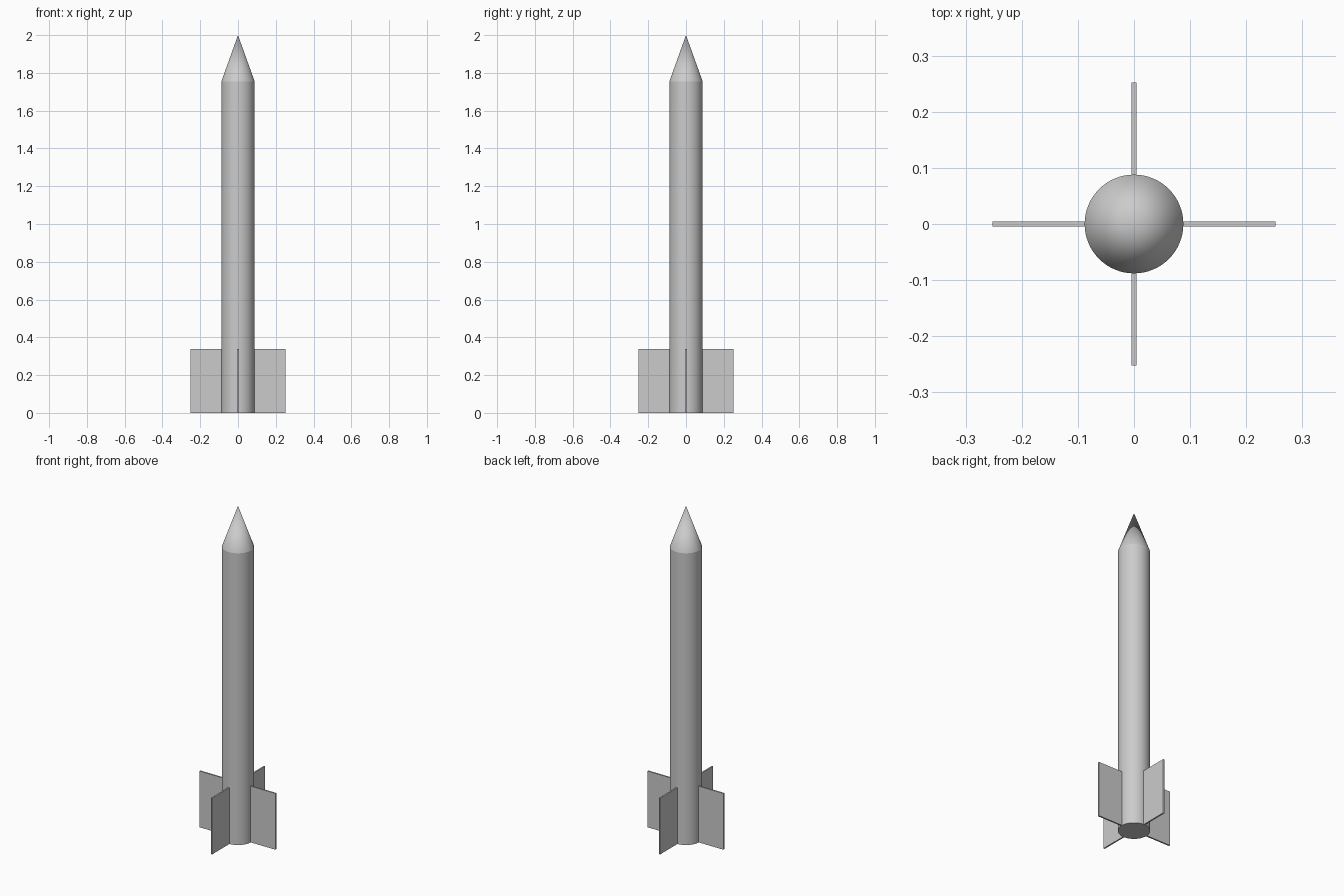
import bpy, math

if "Cube" in bpy.data.objects:
    bpy.data.objects.remove(bpy.data.objects["Cube"])

R, NOSE_Z, TOP = 0.088, 1.755, 2.0
FIN_OUT, FIN_IN, FIN_H, FIN_T = 0.2525, 0.085, 0.338, 0.009


def finish(name):
    obj = bpy.context.object
    obj.name = name
    bpy.ops.object.shade_smooth_by_angle(angle=math.radians(30))
    return obj


# Cylindrical body
bpy.ops.mesh.primitive_cylinder_add(vertices=64, radius=R, depth=NOSE_Z,
                                    location=(0, 0, NOSE_Z / 2))
finish("body")

# Pointed nose
bpy.ops.mesh.primitive_cone_add(vertices=64, radius1=R, radius2=0, depth=TOP - NOSE_Z,
                                end_fill_type='NOTHING',
                                location=(0, 0, (TOP + NOSE_Z) / 2))
finish("nose_cone")

# Four rectangular fins around the base
for i in range(4):
    a = i * math.pi / 2
    mid = (FIN_OUT + FIN_IN) / 2
    bpy.ops.mesh.primitive_cube_add(size=1, rotation=(0, 0, a),
                                    location=(mid * math.cos(a), mid * math.sin(a), FIN_H / 2))
    fin = bpy.context.object
    fin.name = f"fin_{i + 1}"
    fin.scale = (FIN_OUT - FIN_IN, FIN_T, FIN_H)
